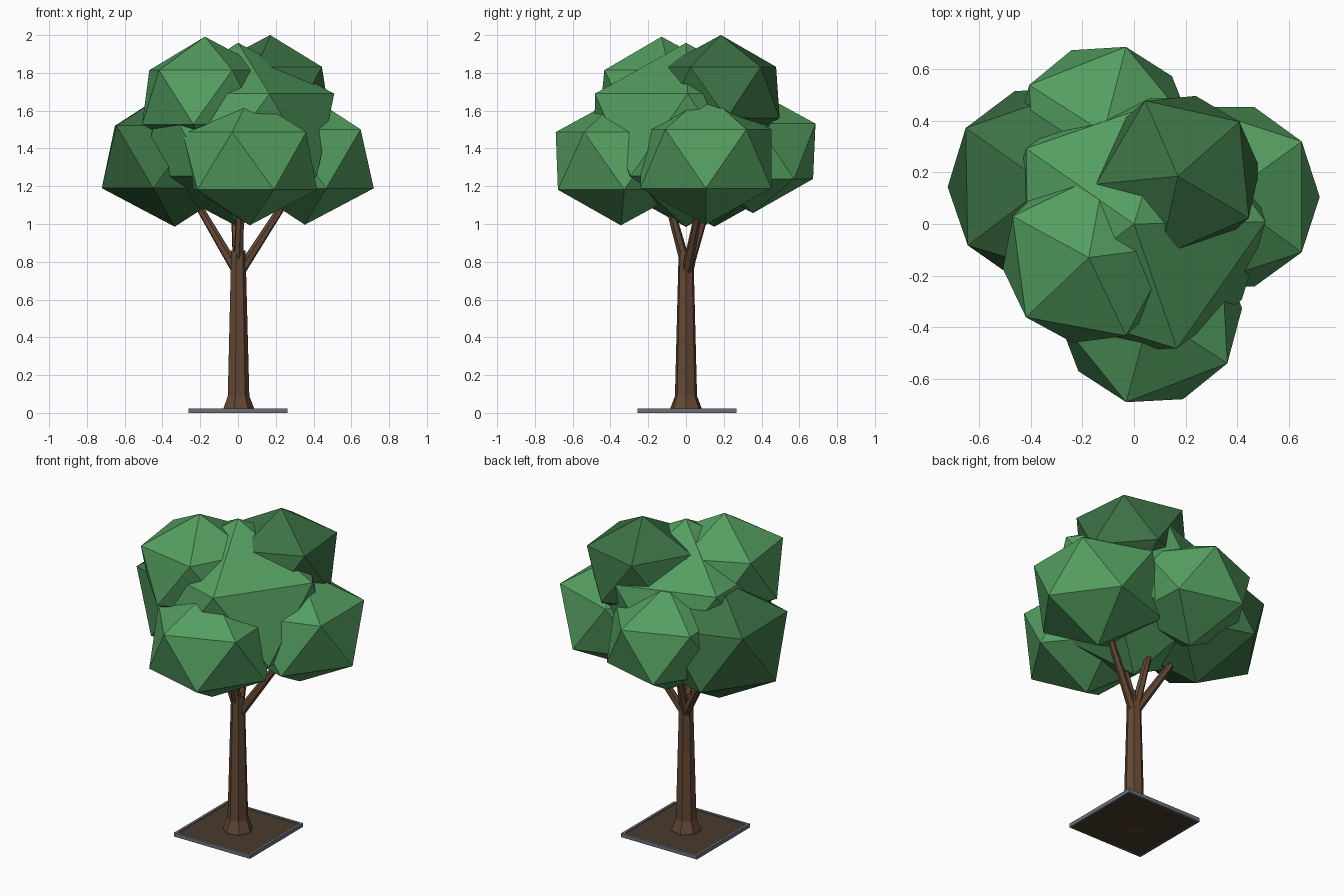
import bpy, bmesh
from math import radians, cos, sin, tau
from mathutils import Vector

cube = bpy.data.objects.get("Cube")
if cube:
    bpy.data.objects.remove(cube, do_unlink=True)


def make_material(name, rgb):
    mat = bpy.data.materials.new(name)
    mat.use_nodes = True
    colour = (*rgb, 1)
    mat.diffuse_color = colour
    mat.node_tree.nodes["Principled BSDF"].inputs["Base Color"].default_value = colour
    return mat


light_leaf = make_material("light leaf green", (0.089, 0.342, 0.117))
dark_leaf = make_material("dark leaf green", (0.045, 0.165, 0.058))
bark = make_material("brown bark", (0.127, 0.065, 0.035))
earth = make_material("dark soil", (0.07, 0.042, 0.024))
stone = make_material("grey edging", (0.15, 0.165, 0.19))


def add_object(name, bm, mat):
    bmesh.ops.recalc_face_normals(bm, faces=bm.faces)
    mesh = bpy.data.meshes.new(name)
    bm.to_mesh(mesh)
    bm.free()
    mesh.materials.append(mat)
    obj = bpy.data.objects.new(name, mesh)
    bpy.context.collection.objects.link(obj)
    return obj


def box(name, centre, size, mat):
    bm = bmesh.new()
    bmesh.ops.create_cube(bm, size=1)
    bmesh.ops.scale(bm, vec=size, verts=bm.verts)
    bmesh.ops.translate(bm, vec=centre, verts=bm.verts)
    return add_object(name, bm, mat)


def leaf_clump(name, centre, radius, turn, mat):
    """Slightly squashed icosahedron turned about the vertical."""
    bm = bmesh.new()
    bmesh.ops.create_icosphere(bm, subdivisions=1, radius=radius)
    obj = add_object(name, bm, mat)
    obj.location = centre
    obj.scale.z = 0.855
    obj.rotation_euler.z = radians(turn)


def branch(name, start, end, r1, r2):
    start, end = Vector(start), Vector(end)
    bm = bmesh.new()
    bmesh.ops.create_cone(bm, cap_ends=True, segments=6, radius1=r1,
                          radius2=r2, depth=(end - start).length)
    obj = add_object(name, bm, bark)
    obj.location = (start + end) / 2
    obj.rotation_mode = 'QUATERNION'
    obj.rotation_quaternion = (end - start).to_track_quat('Z', 'Y')


# Square planting bed with raised edging
half, edge, high = 0.262, 0.016, 0.024
box("soil", (0, 0.005, 0.009), (2 * half - edge, 2 * half - edge, 0.018), earth)
for side, s in (("right", -1), ("left", 1)):
    box(side + "_edging", (s * (half - edge / 2), 0.005, high / 2),
        (edge, 2 * half, high), stone)
for side, s in (("front", -1), ("back", 1)):
    box(side + "_edging", (0, 0.005 + s * (half - edge / 2), high / 2),
        (2 * (half - edge), edge, high), stone)

# Seven-sided trunk with a flared foot
bm = bmesh.new()
sides = 7
rings = []
for radius, z in ((0.088, 0), (0.085, 0.025), (0.06, 0.09), (0.04, 0.86)):
    rings.append([bm.verts.new((radius * cos(tau * i / sides),
                                radius * sin(tau * i / sides), z))
                  for i in range(sides)])
for low, up in zip(rings, rings[1:]):
    for i in range(sides):
        j = (i + 1) % sides
        bm.faces.new((low[i], low[j], up[j], up[i]))
bm.faces.new(rings[0])
bm.faces.new(rings[-1])
add_object("trunk", bm, bark)

# Branches
branch("right_branch", (0, 0.01, 0.74), (-0.27, 0.11, 1.2), 0.028, 0.018)
branch("left_branch", (0, 0, 0.73), (0.29, 0.09, 1.18), 0.028, 0.018)
branch("front_branch", (0, 0, 0.78), (0.02, -0.13, 1.25), 0.028, 0.018)
branch("back_branch", (0, 0.01, 0.76), (-0.02, 0.11, 1.08), 0.028, 0.018)

# Foliage
clumps = (
    ("centre", (0, 0, 1.472), 0.57, 1, light_leaf),
    ("front", (0.062, -0.345, 1.334), 0.399, 39, light_leaf),
    ("left", (0.354, 0.105, 1.345), 0.408, 36, light_leaf),
    ("right", (-0.335, 0.15, 1.355), 0.432, 1, dark_leaf),
    ("back", (-0.117, 0.354, 1.385), 0.383, 3.5, light_leaf),
    ("upper_front", (-0.175, -0.13, 1.671), 0.375, 7.5, light_leaf),
    ("upper_back", (0.17, 0.185, 1.696), 0.356, 41.5, dark_leaf),
)
for name, centre, radius, turn, mat in clumps:
    leaf_clump(name + "_foliage", centre, radius, turn, mat)
